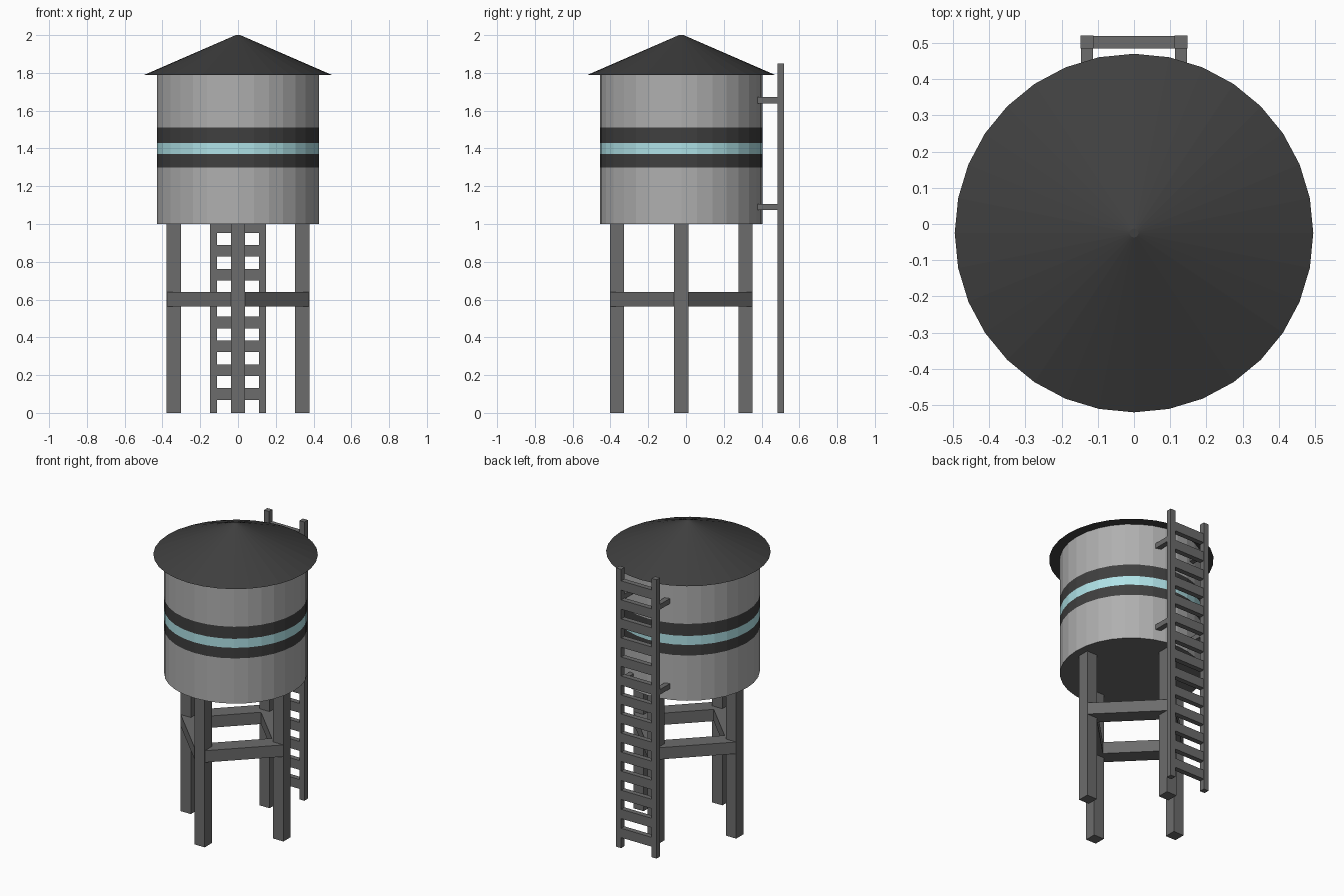
import bpy, bmesh, math
from mathutils import Matrix, Vector

cube = bpy.data.objects.get("Cube")
if cube:
    bpy.data.objects.remove(cube, do_unlink=True)

CY = -0.025     # y of the tank axis
SIDES = 32


def material(name, r, g, b):
    m = bpy.data.materials.new(name)
    m.use_nodes = True
    m.diffuse_color = (r, g, b, 1)
    m.node_tree.nodes["Principled BSDF"].inputs["Base Color"].default_value = (r, g, b, 1)
    return m


light_grey = material("light grey metal", 0.43, 0.43, 0.43)
mid_grey = material("mid grey steel", 0.15, 0.15, 0.15)
charcoal = material("charcoal", 0.05, 0.05, 0.05)
pale_blue = material("pale blue", 0.43, 0.76, 0.80)


def finish(name, bm, *mats):
    bmesh.ops.recalc_face_normals(bm, faces=bm.faces)
    mesh = bpy.data.meshes.new(name)
    bm.to_mesh(mesh)
    bm.free()
    for m in mats:
        mesh.materials.append(m)
    obj = bpy.data.objects.new(name, mesh)
    bpy.context.scene.collection.objects.link(obj)
    return obj


def box(name, centre, size, mat, turn=0.0):
    bm = bmesh.new()
    place = (Matrix.Translation(Vector(centre)) @ Matrix.Rotation(turn, 4, "Z")
             @ Matrix.Diagonal((*size, 1)))
    bmesh.ops.create_cube(bm, size=1, matrix=place)
    return finish(name, bm, mat)


def lathe(name, profile, *mats):
    """Turn a (radius, height) profile into a capped, faceted solid."""
    bm = bmesh.new()
    rings = []
    for r, z in profile:
        angles = [2 * math.pi * i / SIDES for i in range(SIDES)]
        rings.append([bm.verts.new((r * math.cos(a), CY + r * math.sin(a), z)) for a in angles])
    for low, high in zip(rings, rings[1:]):
        for i in range(SIDES):
            j = (i + 1) % SIDES
            bm.faces.new((low[i], low[j], high[j], high[i]))
    bm.faces.new(rings[0][::-1])
    bm.faces.new(rings[-1])
    return finish(name, bm, *mats)


# Tank with painted bands, coloured by height
tank = lathe("tank", [(0.43, z) for z in (1.0, 1.30, 1.37, 1.43, 1.51, 1.80)],
             light_grey, charcoal, pale_blue, mid_grey)
for face in tank.data.polygons:
    z = face.center.z
    if face.normal.z < -0.5:
        face.material_index = 3
    elif 1.37 < z < 1.43:
        face.material_index = 2
    elif 1.30 < z < 1.51:
        face.material_index = 1

# Conical roof
lathe("roof", [(0.495, 1.79), (0.012, 2.0)], charcoal)

# Legs, and braces running between neighbouring legs
REACH = 0.34
for i, side in enumerate(("left", "back", "right", "front")):
    a = i * math.pi / 2
    box(side + "_leg", (REACH * math.cos(a), CY + REACH * math.sin(a), 0.5),
        (0.075, 0.075, 1.0), mid_grey)
    mid = a + math.pi / 4
    d = REACH * math.sqrt(0.5)
    box(side + "_brace", (d * math.cos(mid), CY + d * math.sin(mid), 0.602),
        (0.105, REACH * math.sqrt(2), 0.078), mid_grey, mid)

# Ladder rails with brackets to the tank
for side, x in (("left", 0.13), ("right", -0.13)):
    box(side + "_ladder_rail", (x, 0.502, 0.925), (0.036, 0.036, 1.85), mid_grey)
    for level, z in (("lower", 1.09), ("upper", 1.655)):
        box(f"{side}_{level}_bracket", (x, 0.435, z), (0.034, 0.12, 0.034), mid_grey)

# Ladder rungs
for i in range(14):
    box(f"ladder_rung_{i + 1}", (0, 0.502, 0.10 + 0.1263 * i), (0.23, 0.034, 0.062), mid_grey)
